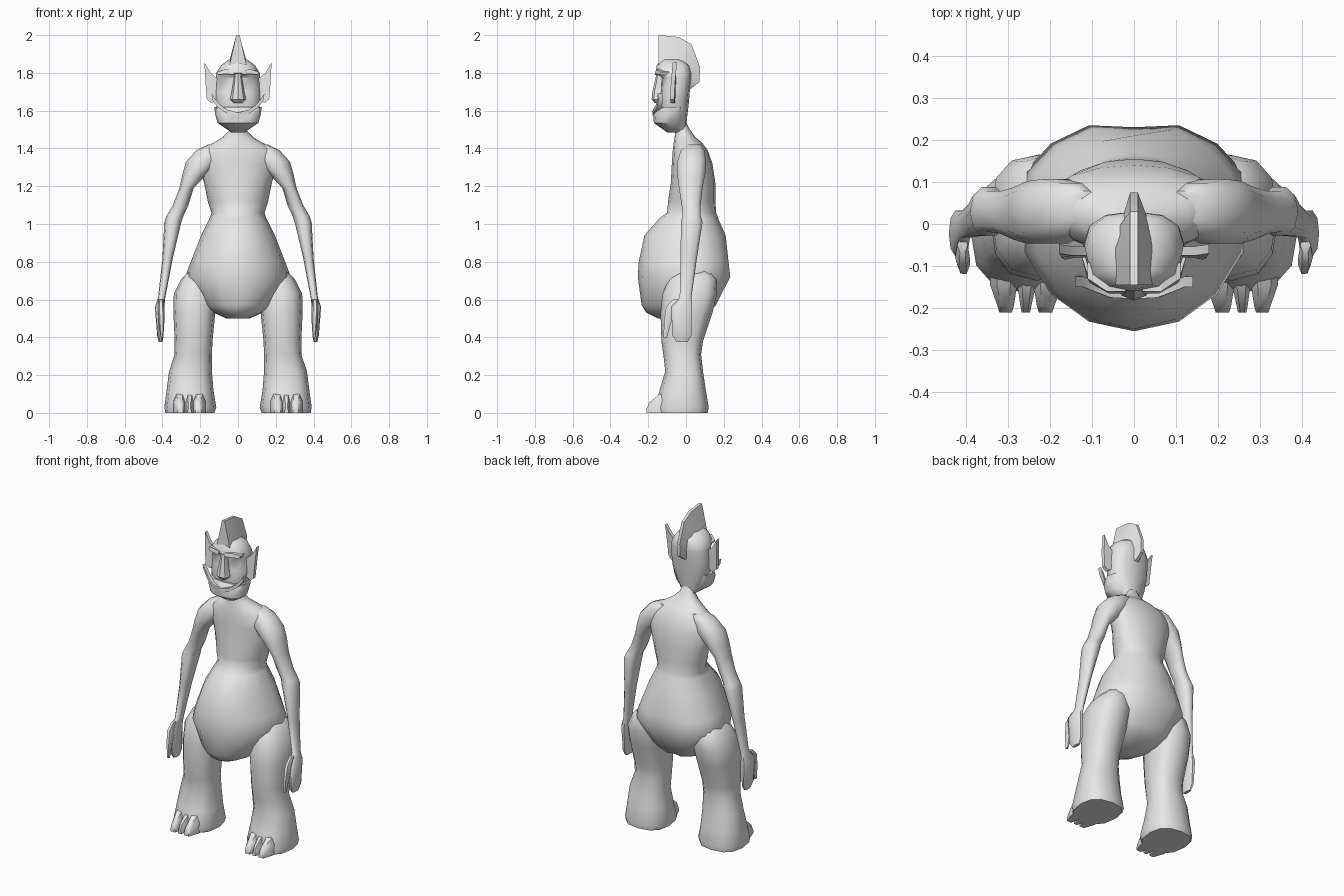
import bpy, bmesh, math

cube = bpy.data.objects.get("Cube")
if cube:
    bpy.data.objects.remove(cube)

grey = bpy.data.materials.new("clay grey")
grey.use_nodes = True
grey.diffuse_color = (0.8, 0.8, 0.8, 1)
grey.node_tree.nodes["Principled BSDF"].inputs["Base Color"].default_value = (0.8, 0.8, 0.8, 1)


def finish(name, bm, mirror=False, angle=50):
    bmesh.ops.recalc_face_normals(bm, faces=bm.faces)
    mesh = bpy.data.meshes.new(name)
    bm.to_mesh(mesh)
    bm.free()
    mesh.materials.append(grey)
    ob = bpy.data.objects.new(name, mesh)
    bpy.context.collection.objects.link(ob)
    bpy.ops.object.select_all(action='DESELECT')
    ob.select_set(True)
    bpy.context.view_layer.objects.active = ob
    bpy.ops.object.shade_smooth_by_angle(angle=math.radians(angle))
    if mirror:
        ob.modifiers.new("Mirror", 'MIRROR')
    return ob


def skin(name, loops, mirror=False, angle=50):
    """Join closed loops of points into a capped skin."""
    bm = bmesh.new()
    rows = [[bm.verts.new(p) for p in loop] for loop in loops]
    n = len(rows[0])
    for a, b in zip(rows, rows[1:]):
        for i in range(n):
            j = (i + 1) % n
            bm.faces.new((a[i], a[j], b[j], b[i]))
    bm.faces.new(rows[0])
    bm.faces.new(rows[-1])
    return finish(name, bm, mirror, angle)


def loft(name, rings, n=12, square=1.0, mirror=False, mid=0.5, cleft=None, angle=50):
    """Rings are (z, x0, x1, y0, y1); mid is where along y a ring is widest."""
    loops = []
    for z, x0, x1, y0, y1 in rings:
        cx, rx, yc = (x0 + x1) / 2, (x1 - x0) / 2, y0 + (y1 - y0) * mid
        loop = []
        for i in range(n):
            c, s = math.cos(2 * math.pi * i / n), math.sin(2 * math.pi * i / n)
            c = math.copysign(abs(c) ** square, c) if abs(c) > 1e-6 else 0
            s = math.copysign(abs(s) ** square, s) if abs(s) > 1e-6 else 0
            y = yc + s * ((y1 - yc) if s > 0 else (yc - y0))
            if cleft and s > 0.99 and cleft[0] < z < cleft[1]:
                y -= 0.02
            loop.append((cx + rx * c, y, z))
        loops.append(loop)
    return skin(name, loops, mirror, angle)


def plate(name, outline, thick, mirror=False):
    """Thin plate: outline of (x, y, z) thickened along y."""
    return skin(name, [outline, [(x, y + thick, z) for x, y, z in outline]], mirror, 30)


# Torso with belly, waist, chest and neck
loft("torso", [
    (0.50, -0.06, 0.06, -0.15, 0.03),
    (0.53, -0.13, 0.13, -0.21, 0.13),
    (0.57, -0.19, 0.19, -0.235, 0.17),
    (0.72, -0.28, 0.28, -0.255, 0.25),
    (0.80, -0.25, 0.25, -0.25, 0.24),
    (0.94, -0.195, 0.195, -0.22, 0.21),
    (1.03, -0.15, 0.15, -0.14, 0.17),
    (1.06, -0.14, 0.14, -0.10, 0.16),
    (1.12, -0.16, 0.16, -0.095, 0.155),
    (1.22, -0.18, 0.18, -0.08, 0.155),
    (1.32, -0.21, 0.21, -0.075, 0.14),
    (1.39, -0.20, 0.20, -0.07, 0.115),
    (1.43, -0.13, 0.13, -0.065, 0.085),
    (1.46, -0.08, 0.08, -0.06, 0.05),
    (1.50, -0.042, 0.042, -0.055, 0.02),
    (1.54, -0.04, 0.04, -0.06, 0.0),
], n=16, mid=0.6, cleft=(0.52, 0.85))

# Arms, from shoulder to fingertips
loft("arm", [
    (1.42, 0.08, 0.16, 0.0, 0.08),
    (1.39, 0.08, 0.22, -0.03, 0.10),
    (1.33, 0.10, 0.275, -0.05, 0.11),
    (1.26, 0.17, 0.295, -0.05, 0.105),
    (1.19, 0.235, 0.31, -0.04, 0.09),
    (1.10, 0.262, 0.345, -0.025, 0.08),
    (1.04, 0.29, 0.38, -0.02, 0.08),
    (1.01, 0.30, 0.39, -0.03, 0.09),
    (0.82, 0.345, 0.40, -0.03, 0.06),
    (0.61, 0.385, 0.423, -0.035, 0.03),
    (0.56, 0.39, 0.44, -0.08, 0.035),
    (0.41, 0.395, 0.428, -0.075, 0.03),
    (0.375, 0.40, 0.42, -0.05, 0.01),
], n=10, square=0.85, mirror=True)
loft("thumb", [
    (0.60, 0.395, 0.42, -0.07, -0.03),
    (0.56, 0.39, 0.425, -0.11, -0.05),
    (0.48, 0.39, 0.42, -0.12, -0.075),
    (0.40, 0.395, 0.41, -0.12, -0.10),
], n=6, mirror=True)

# Legs, flaring into the feet
loft("leg", [
    (0.76, 0.16, 0.25, -0.05, 0.13),
    (0.71, 0.13, 0.30, -0.09, 0.16),
    (0.63, 0.11, 0.34, -0.125, 0.165),
    (0.53, 0.12, 0.342, -0.135, 0.14),
    (0.38, 0.135, 0.335, -0.13, 0.09),
    (0.31, 0.138, 0.335, -0.12, 0.08),
    (0.22, 0.138, 0.365, -0.11, 0.09),
    (0.12, 0.13, 0.378, -0.14, 0.105),
    (0.03, 0.115, 0.39, -0.165, 0.12),
    (0.00, 0.125, 0.385, -0.16, 0.115),
], n=12, square=0.8, mirror=True, mid=0.55)

# Three toes on each foot
for i, (cx, tip, w0, w1) in enumerate([(0.205, 0.21, 0.034, 0.016),
                                      (0.255, 0.257, 0.022, 0.01),
                                      (0.31, 0.305, 0.032, 0.015)]):
    loops = []
    for y, x, w, h in [(-0.08, cx, w0, 0.12), (-0.145, cx, w0, 0.095),
                       (-0.195, tip, w1 * 1.3, 0.055), (-0.21, tip, w1, 0.02)]:
        loops.append([(x - w, y, 0), (x + w, y, 0), (x + w, y, h * 0.6),
                      (x + w * 0.5, y, h), (x - w * 0.5, y, h), (x - w, y, h * 0.6)])
    skin("toe_%d" % (i + 1), loops, True, 40)

# Head: skull with recessed eye band, and a jutting jaw
loft("skull", [
    (1.50, -0.05, 0.05, -0.09, 0.0),
    (1.56, -0.09, 0.09, -0.13, 0.005),
    (1.64, -0.12, 0.12, -0.145, 0.015),
    (1.70, -0.122, 0.122, -0.135, 0.02),
    (1.775, -0.118, 0.118, -0.13, 0.03),
    (1.80, -0.115, 0.115, -0.16, 0.03),
    (1.84, -0.09, 0.09, -0.155, 0.02),
    (1.87, -0.05, 0.05, -0.13, -0.02),
], n=12, square=0.8, angle=45)
loft("jaw", [
    (1.485, -0.035, 0.035, -0.10, -0.01),
    (1.535, -0.108, 0.108, -0.17, -0.01),
    (1.585, -0.122, 0.122, -0.175, 0.0),
    (1.62, -0.125, 0.125, -0.15, 0.0),
], n=12, square=0.8, angle=40)

# Nose, brows, smiling lip and ears
loft("nose", [
    (1.64, -0.025, 0.025, -0.165, -0.10),
    (1.66, -0.042, 0.042, -0.182, -0.10),
    (1.70, -0.034, 0.034, -0.178, -0.10),
    (1.78, -0.02, 0.02, -0.16, -0.10),
    (1.81, -0.025, 0.025, -0.155, -0.10),
], n=8, angle=40)
plate("brow", [(0.02, -0.165, 1.79), (0.06, -0.165, 1.795), (0.105, -0.14, 1.79),
               (0.11, -0.13, 1.805), (0.065, -0.16, 1.82), (0.02, -0.16, 1.81)], 0.04, True)
plate("lip", [(0.0, -0.178, 1.575), (0.06, -0.175, 1.585), (0.105, -0.155, 1.615),
              (0.135, -0.145, 1.655), (0.14, -0.15, 1.69), (0.12, -0.15, 1.66),
              (0.095, -0.16, 1.63), (0.055, -0.175, 1.605), (0.0, -0.178, 1.59)], 0.025, True)
plate("ear", [(0.11, -0.08, 1.66), (0.14, -0.08, 1.64), (0.165, -0.085, 1.66),
              (0.172, -0.08, 1.75), (0.178, -0.07, 1.855), (0.145, -0.075, 1.80),
              (0.11, -0.075, 1.77)], 0.022, True)

# Crest of hair: base and ridge points in (y, z) with base half-width
crest = []
for (y0, z0), (y1, z1), w in [((-0.145, 1.84), (-0.145, 2.0), 0.045),
                              ((-0.06, 1.84), (-0.04, 1.99), 0.052),
                              ((-0.02, 1.81), (0.03, 1.95), 0.045),
                              ((0.0, 1.78), (0.075, 1.83), 0.032),
                              ((0.015, 1.73), (0.07, 1.75), 0.022),
                              ((0.015, 1.71), (0.03, 1.72), 0.015)]:
    crest.append([(-w, y0, z0), (w, y0, z0), (0.009, y1, z1), (-0.009, y1, z1)])
skin("crest", crest, False, 35)
